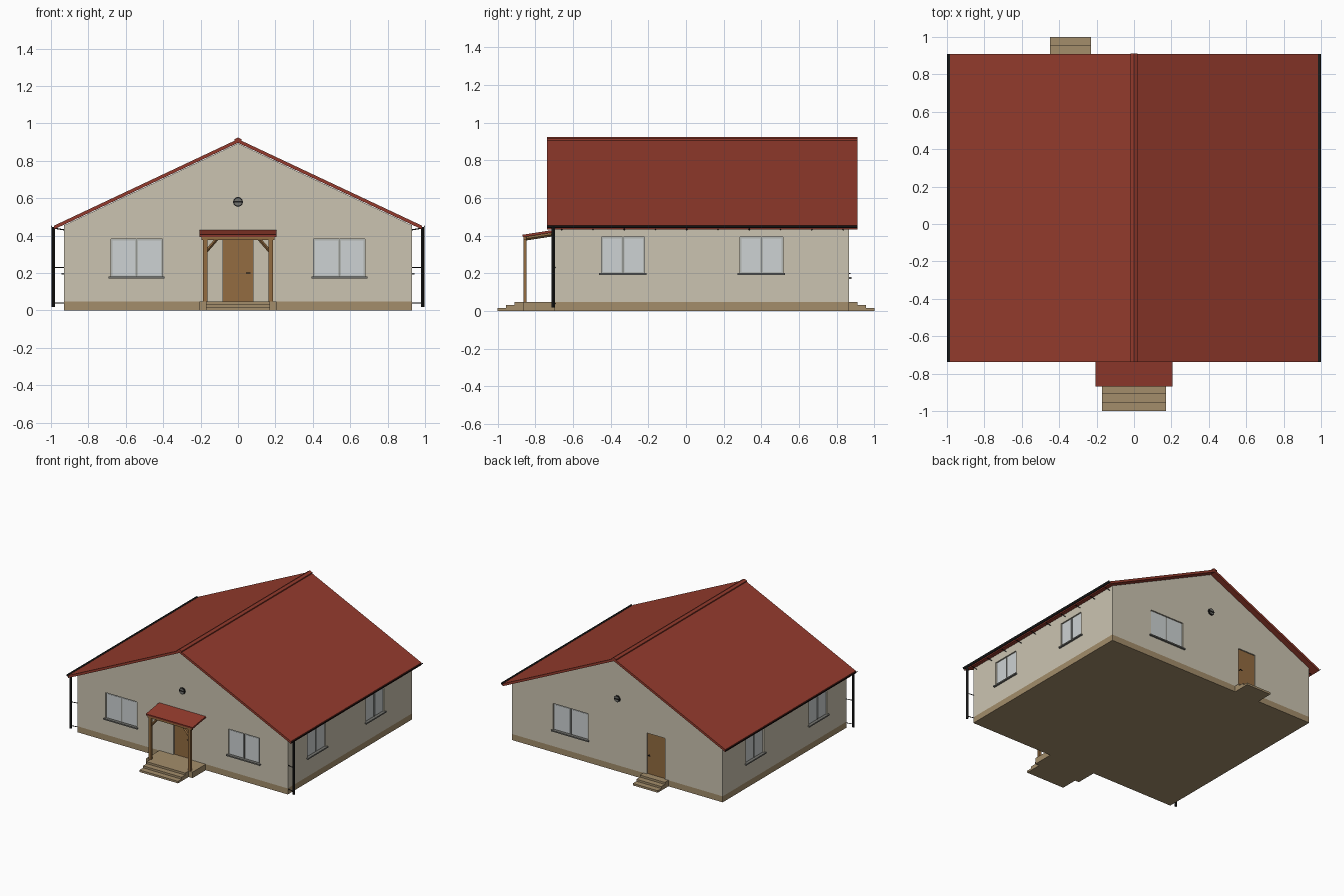
import bpy, bmesh
from math import pi, sin, cos
from mathutils import Matrix, Vector

cube = bpy.data.objects.get("Cube")
if cube:
    bpy.data.objects.remove(cube, do_unlink=True)


def material(name, hex_code):
    srgb = [int(hex_code[i:i + 2], 16) / 255 for i in (0, 2, 4)]
    color = [((c + 0.055) / 1.055) ** 2.4 for c in srgb] + [1]
    mat = bpy.data.materials.new(name)
    mat.use_nodes = True
    mat.diffuse_color = color
    mat.node_tree.nodes["Principled BSDF"].inputs["Base Color"].default_value = color
    return mat


PLASTER = material("plaster", "cbc4b1")
STONE = material("plinth_stone", "a38d6b")
ROOF = material("red_roof", "943b2d")
WOOD = material("wood", "936c41")
BLACK = material("black_metal", "1c1c1c")
GREY = material("grey_trim", "74746f")
FRAME = material("window_frame", "b4b7b4")
GLASS = material("pale_glass", "cdd2d3")


def finish(name, bm, mat, frame=Matrix()):
    bmesh.ops.transform(bm, matrix=frame, verts=bm.verts)
    bmesh.ops.recalc_face_normals(bm, faces=bm.faces)
    mesh = bpy.data.meshes.new(name)
    bm.to_mesh(mesh)
    bm.free()
    mesh.materials.append(mat)
    obj = bpy.data.objects.new(name, mesh)
    bpy.context.collection.objects.link(obj)
    return obj


def add_box(bm, lo, hi, frame=Matrix()):
    lo, hi = Vector(lo), Vector(hi)
    size = Matrix.Diagonal((*(hi - lo), 1))
    bmesh.ops.create_cube(bm, size=1, matrix=frame @ Matrix.Translation((lo + hi) / 2) @ size)


def box(name, lo, hi, mat, frame=Matrix()):
    bm = bmesh.new()
    add_box(bm, lo, hi)
    return finish(name, bm, mat, frame)


def prism(name, profile, y0, y1, mat):
    """Extrude an (x, z) outline along y."""
    bm = bmesh.new()
    face = bm.faces.new([bm.verts.new((x, y0, z)) for x, z in profile])
    ext = bmesh.ops.extrude_face_region(bm, geom=[face])["geom"]
    verts = [v for v in ext if isinstance(v, bmesh.types.BMVert)]
    bmesh.ops.translate(bm, verts=verts, vec=(0, y1 - y0, 0))
    return finish(name, bm, mat)


def rod(name, a, b, radius, mat, frame=Matrix(), sides=12):
    a, b = Vector(a), Vector(b)
    turn = (b - a).to_track_quat("Z", "Y").to_matrix().to_4x4()
    bm = bmesh.new()
    bmesh.ops.create_cone(bm, cap_ends=True, segments=sides, radius1=radius, radius2=radius,
                          depth=(b - a).length, matrix=Matrix.Translation((a + b) / 2) @ turn)
    obj = finish(name, bm, mat, frame)
    if sides > 4:
        bpy.ops.object.select_all(action="DESELECT")
        obj.select_set(True)
        bpy.context.view_layer.objects.active = obj
        bpy.ops.object.shade_smooth_by_angle()
    return obj


# Wall frames: local x runs along the wall, local -y points outward
HALF_W, FRONT, BACK = 0.93, -0.70, 0.865


def wall_frame(angle, distance):
    return Matrix.Rotation(angle, 4, "Z") @ Matrix.Translation((0, -distance, 0))


front = wall_frame(0, -FRONT)
right = wall_frame(pi / 2, HALF_W)
back = wall_frame(pi, BACK)
left = wall_frame(-pi / 2, HALF_W)

# Plinth and gabled walls
box("plinth", (-HALF_W, FRONT, 0), (HALF_W, BACK, 0.048), STONE)
walls = prism("walls", [(-HALF_W, 0.048), (HALF_W, 0.048), (HALF_W, 0.455), (0, 0.893),
                        (-HALF_W, 0.455)], FRONT, BACK, PLASTER)
cutters = bmesh.new()
DEPTH = 0.018


def window(name, frame, u, z0, z1, width):
    a, b = u - width / 2, u + width / 2
    add_box(cutters, (a, -0.03, z0), (b, DEPTH, z1), frame)
    box(name + "_frame", (a, DEPTH - 0.008, z0), (b, DEPTH, z1), FRAME, frame)
    gap = 0.008
    for side, p, q in (("a", a, u), ("b", u, b)):
        box(f"{name}_pane_{side}", (p + gap, DEPTH - 0.011, z0 + gap),
            (q - gap, DEPTH - 0.007, z1 - gap), GLASS, frame)
    box(name + "_mullion", (u - 0.002, DEPTH - 0.012, z0), (u + 0.002, DEPTH - 0.007, z1), GREY, frame)
    box(name + "_sill", (a - 0.012, -0.014, z0 - 0.008), (b + 0.012, DEPTH, z0 + 0.002), GREY, frame)


def door(name, frame, u, width, handle_side, top):
    a, b = u - width / 2, u + width / 2
    add_box(cutters, (a, -0.03, 0.03), (b, DEPTH, top), frame)
    box(name, (a, DEPTH - 0.008, 0.048), (b, DEPTH, top), WOOD, frame)
    h = u + handle_side * (width / 2 - 0.016)
    rod(name + "_handle_stem", (h, DEPTH - 0.008, 0.2), (h, -0.006, 0.2), 0.003, BLACK, frame, 8)
    rod(name + "_handle", (h + handle_side * 0.003, -0.006, 0.2), (h - handle_side * 0.02, -0.006, 0.2),
        0.003, BLACK, frame, 8)


def vent(name, frame):
    rod(name + "_ring", (0, 0.01, 0.58), (0, -0.008, 0.58), 0.026, BLACK, frame, 24)
    rod(name + "_disc", (0, 0, 0.58), (0, -0.010, 0.58), 0.020, GREY, frame, 24)
    box(name + "_slat", (-0.022, -0.013, 0.576), (0.022, -0.008, 0.584), BLACK, frame)


window("front_window_left", front, 0.542, 0.178, 0.383, 0.275)
window("front_window_right", front, -0.542, 0.178, 0.383, 0.275)
window("back_window", back, -0.415, 0.178, 0.39, 0.305)
for label, frame, spots in (("east", right, (-0.335, 0.4)), ("west", left, (0.34, -0.46))):
    for i, u in enumerate(spots):
        window(f"{label}_window_{i + 1}", frame, u, 0.199, 0.393, 0.228)
door("front_door", front, 0, 0.16, 1, 0.38)
door("back_door", back, 0.34, 0.16, -1, 0.375)
vent("front_vent", front)
vent("back_vent", back)

# Cut the openings into the walls
cutter = finish("opening_cutter", cutters, PLASTER)
cutter.hide_render = True
mod = walls.modifiers.new("openings", "BOOLEAN")
mod.operation, mod.solver, mod.object = "DIFFERENCE", "EXACT", cutter
bpy.context.view_layer.objects.active = walls
bpy.ops.object.modifier_apply(modifier=mod.name)
bpy.data.objects.remove(cutter, do_unlink=True)

# Roof and ridge cap
Y0, Y1 = -0.738, 0.91


def chevron(half, apex, drop, thick):
    low = apex - drop
    return [(-half, low), (0, apex), (half, low), (half, low - thick), (0, apex - thick), (-half, low - thick)]


prism("roof", chevron(0.984, 0.916, 0.463, 0.02), Y0, Y1, ROOF)
prism("ridge_cap", chevron(0.02, 0.925, 0.010, 0.012), Y0 - 0.001, Y1 + 0.001, ROOF)

# Gutters, downpipes and their brackets
for side, s in (("left", 1), ("right", -1)):
    arc = [pi + pi * i / 8 for i in range(9)]
    outline = [(s * 0.987 + 0.013 * cos(t), 0.455 + 0.013 * sin(t)) for t in arc]
    outline += [(s * 0.987 + 0.010 * cos(t), 0.455 + 0.010 * sin(t)) for t in reversed(arc)]
    prism(f"gutter_{side}", outline, Y0, Y1, BLACK)
    rod(f"downpipe_{side}", (s * 0.987, -0.704, 0.018), (s * 0.987, -0.704, 0.445), 0.009, BLACK)
    for i, z in enumerate((0.04, 0.23)):
        rod(f"pipe_bracket_{side}_{i}", (s * 0.92, -0.693, z), (s * 0.987, -0.704, z), 0.003, BLACK, sides=6)
    for i in range(10):
        y = -0.66 + i * 0.166
        rod(f"gutter_bracket_{side}_{i}", (s * 0.925, y, 0.43), (s * 0.987, y, 0.44), 0.003, BLACK, sides=4)

# Front porch platform and both flights of steps
box("porch_platform", (-0.205, -0.866, 0), (0.205, FRONT, 0.048), STONE)
for i, z in enumerate((0.048, 0.032, 0.016)):
    reach = 0.91 + i * 0.045
    box(f"front_step_{i}", (-0.17, -reach, 0), (0.17, -0.80, z), STONE)
    box(f"back_step_{i}", (-0.45, BACK - 0.01, 0), (-0.23, reach, z), STONE)

# Porch posts, braces, rafters, beam and canopy
for side, s in (("left", 1), ("right", -1)):
    x = s * 0.174
    box(f"porch_post_{side}", (x - 0.012, -0.864, 0.048), (x + 0.012, -0.846, 0.385), WOOD)
    rod(f"porch_brace_{side}", (s * 0.168, -0.855, 0.318), (s * 0.112, -0.855, 0.383), 0.009, WOOD, sides=4)
    rod(f"porch_rafter_{side}", (x, -0.86, 0.383), (x, -0.69, 0.409), 0.010, WOOD, sides=4)
box("porch_beam", (-0.195, -0.864, 0.377), (0.195, -0.846, 0.394), WOOD)
slope = Matrix.Translation((0, -0.866, 0.392)) @ Matrix.Rotation(0.155, 4, "X")
box("porch_canopy", (-0.206, 0, 0), (0.206, 0.168, 0.013), ROOF, slope)
